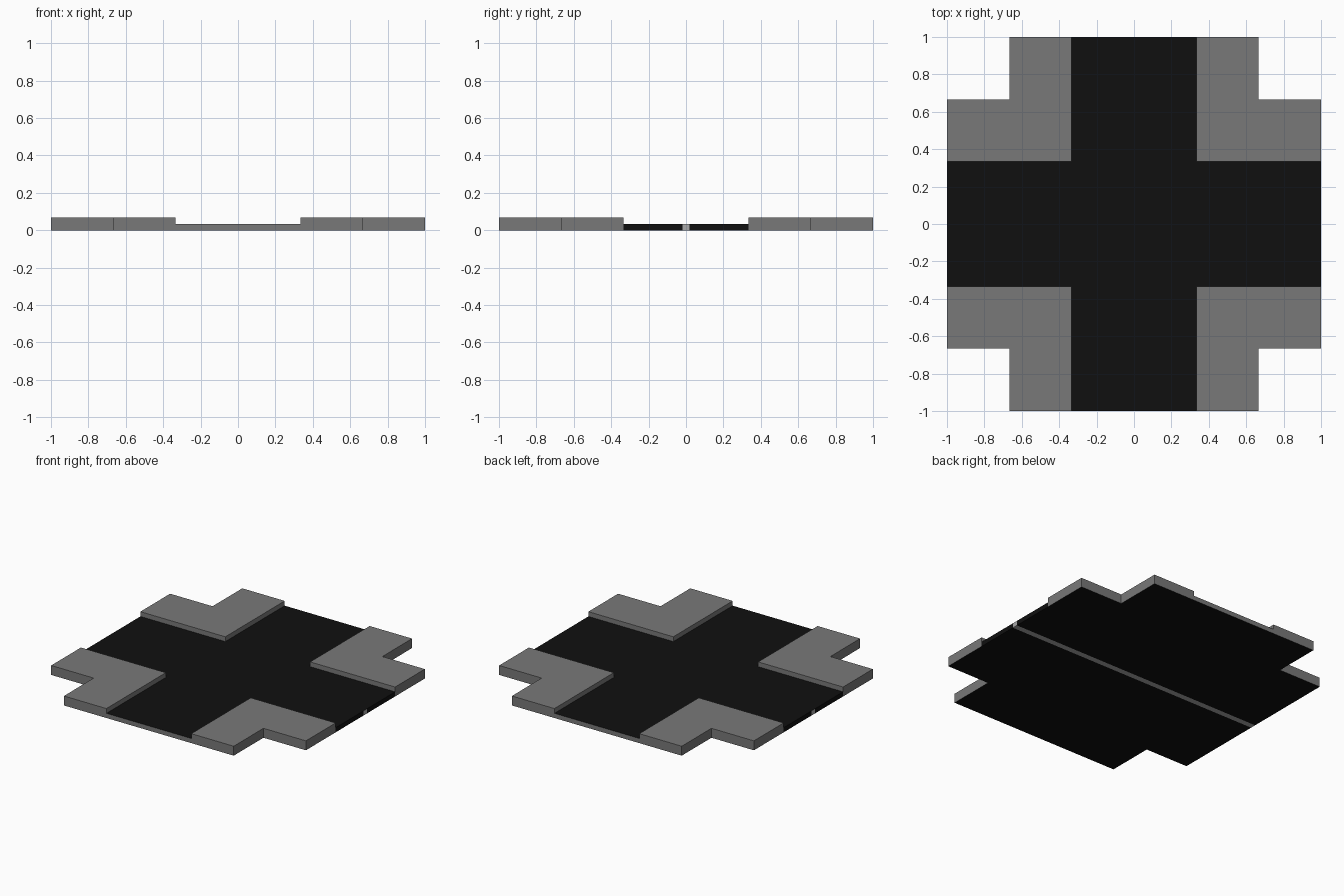
import bpy, bmesh

if "Cube" in bpy.data.objects:
    bpy.data.objects.remove(bpy.data.objects["Cube"])

A, B = 1 / 3, 2 / 3          # road half width, sidewalk outer step
ROAD_Z, WALK_Z, S = 0.033, 0.067, 0.02


def material(name, v):
    m = bpy.data.materials.new(name)
    m.diffuse_color = (v, v, v, 1)
    m.use_nodes = True
    m.node_tree.nodes["Principled BSDF"].inputs["Base Color"].default_value = m.diffuse_color
    return m


asphalt = material("asphalt", 0.005)
concrete = material("concrete", 0.19)
pale = material("pale_concrete", 0.4)


def prism(name, outline, height, mats, pick):
    """Extrude a flat outline up from z = 0; pick(face) gives the material slot."""
    bm = bmesh.new()
    base = bm.faces.new([bm.verts.new((x, y, 0)) for x, y in outline])
    ext = bmesh.ops.extrude_face_region(bm, geom=[base], use_keep_orig=True)
    for g in ext["geom"]:
        if isinstance(g, bmesh.types.BMVert):
            g.co.z = height
    bmesh.ops.recalc_face_normals(bm, faces=bm.faces)
    bm.normal_update()
    for f in bm.faces:
        f.material_index = pick(f)
    me = bpy.data.meshes.new(name)
    bm.to_mesh(me)
    bm.free()
    for m in mats:
        me.materials.append(m)
    ob = bpy.data.objects.new(name, me)
    bpy.context.collection.objects.link(ob)


# Road halves: black, with grey end faces at the front and back
half = [(-1, S), (1, S), (1, A), (A, A), (A, 1), (-A, 1), (-A, A), (-1, A)]
for side, s in (("back", 1), ("front", -1)):
    prism(f"road_{side}", [(x, y * s) for x, y in half], ROAD_Z, [asphalt, concrete],
          lambda f: int(abs(f.calc_center_median().y) > 0.99))

# Grey strip between the halves, black only on the road surface
prism("centre_strip", [(-1, -S), (1, -S), (1, S), (-1, S)], ROAD_Z, [asphalt, pale],
      lambda f: int(f.normal.z < 0.5))

# Four raised L-shaped sidewalks with black undersides
corner = [(A, A), (1, A), (1, B), (B, B), (B, 1), (A, 1)]
for sx, xn in ((1, "right"), (-1, "left")):
    for sy, yn in ((1, "back"), (-1, "front")):
        prism(f"sidewalk_{yn}_{xn}", [(x * sx, y * sy) for x, y in corner], WALK_Z,
              [asphalt, concrete], lambda f: int(f.normal.z > -0.5))
